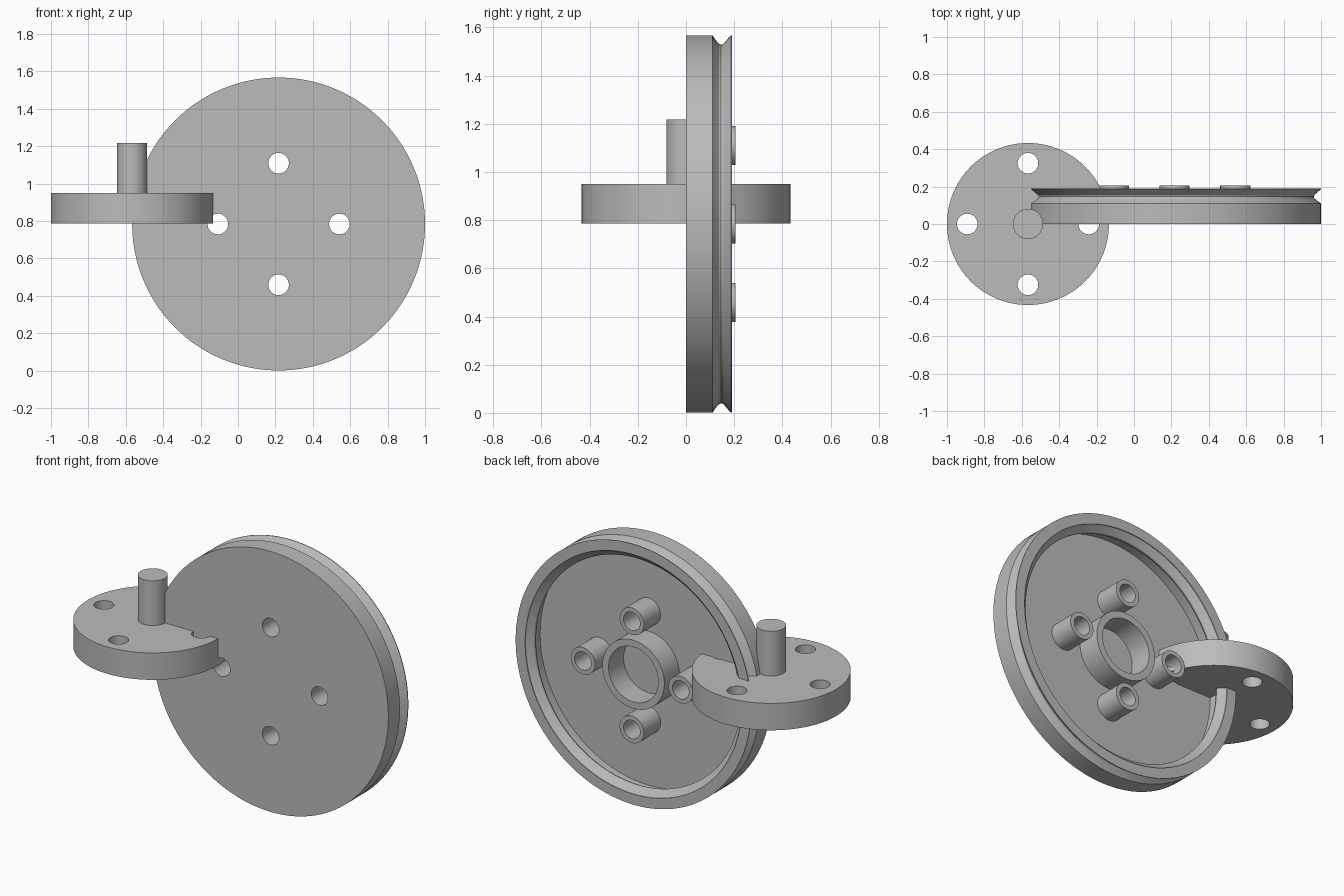
import bpy, bmesh, math
from mathutils import Vector

cube = bpy.data.objects.get("Cube")
if cube:
    bpy.data.objects.remove(cube, do_unlink=True)

grey = bpy.data.materials.new("plain grey")
grey.use_nodes = True
colour = (0.5, 0.5, 0.5, 1)
grey.diffuse_color = colour
grey.node_tree.nodes["Principled BSDF"].inputs["Base Color"].default_value = colour

FACE_BACK = (-math.pi / 2, 0, 0)   # turns the lathe axis from z to y
UPRIGHT = (0, 0, 0)


def lathe(name, profile, centre, turn=UPRIGHT, closed=False, steps=128):
    """Revolve (radius, height) points about the local z axis."""
    bm = bmesh.new()
    verts = [bm.verts.new((r, 0, h)) for r, h in profile]
    edges = [bm.edges.new(pair) for pair in zip(verts, verts[1:])]
    if closed:
        edges.append(bm.edges.new((verts[-1], verts[0])))
    bmesh.ops.spin(bm, geom=verts + edges, cent=(0, 0, 0), axis=(0, 0, 1),
                   angle=2 * math.pi, steps=steps)
    bmesh.ops.remove_doubles(bm, verts=bm.verts[:], dist=1e-5)
    bmesh.ops.recalc_face_normals(bm, faces=bm.faces[:])
    mesh = bpy.data.meshes.new(name)
    bm.to_mesh(mesh)
    bm.free()
    mesh.materials.append(grey)
    obj = bpy.data.objects.new(name, mesh)
    bpy.context.collection.objects.link(obj)
    obj.location = centre
    obj.rotation_euler = turn
    return obj


def rod(name, radius, low, high, centre, turn=UPRIGHT):
    return lathe(name, [(0, low), (radius, low), (radius, high), (0, high)],
                 centre, turn, steps=48)


def select_only(obj):
    bpy.ops.object.select_all(action='DESELECT')
    obj.select_set(True)
    bpy.context.view_layer.objects.active = obj


def drill(obj, centres, turn):
    for centre in centres:
        cutter = rod("hole_cutter", HOLE, -0.3, 0.3, centre, turn)
        cutter.hide_render = True
        mod = obj.modifiers.new("hole", 'BOOLEAN')
        mod.operation = 'DIFFERENCE'
        mod.solver = 'EXACT'
        mod.object = cutter
        select_only(obj)
        bpy.ops.object.modifier_apply(modifier=mod.name)
        bpy.data.objects.remove(cutter, do_unlink=True)


HOLE, RING, WEB, LIP = 0.055, 0.325, 0.047, 0.19
WHEEL = Vector((0.217, 0, 0.784))
DISC = Vector((-0.567, 0, 0.787))
around = [(RING, 0), (0, RING), (-RING, 0), (0, -RING)]

# Grooved wheel: flat front, V groove, hollow back with a hub ring
groove = [(0.783, 0.11), (0.765, 0.122), (0.748, 0.136), (0.744, 0.146),
          (0.748, 0.156), (0.765, 0.17), (0.783, 0.186)]
wall = 0.063
inner = [(r - wall, h) for r, h in reversed(groove)]
profile = ([(0, 0), (0.783, 0)] + groove + [(0.783, LIP), (0.783 - wall, LIP)]
           + inner + [(0.783 - wall, WEB), (0.206, WEB), (0.206, LIP),
                      (0.165, LIP), (0.165, WEB), (0, WEB)])
wheel = lathe("wheel", profile, WHEEL, FACE_BACK)
wheel_holes = [WHEEL + Vector((a, 0, b)) for a, b in around]
drill(wheel, wheel_holes, FACE_BACK)

# Four hollow bosses on the back of the wheel
tube = [(HOLE, WEB), (0.081, WEB), (0.081, 0.205), (HOLE, 0.205)]
parts = [wheel]
for i, spot in enumerate(wheel_holes):
    parts.append(lathe(f"boss_{i + 1}", tube, spot, FACE_BACK, closed=True, steps=48))

# Flat crank disc with four holes
disc = lathe("crank_disc", [(0, 0), (0.433, 0), (0.433, 0.162), (0, 0.162)], DISC)
drill(disc, [DISC + Vector((a, b, 0)) for a, b in around], UPRIGHT)
parts.append(disc)

# Upright pin in the middle of the disc
parts.append(rod("pin", 0.081, 0.1, 0.431, DISC))

for obj in parts:
    select_only(obj)
    bpy.ops.object.shade_smooth_by_angle(angle=math.radians(25))
